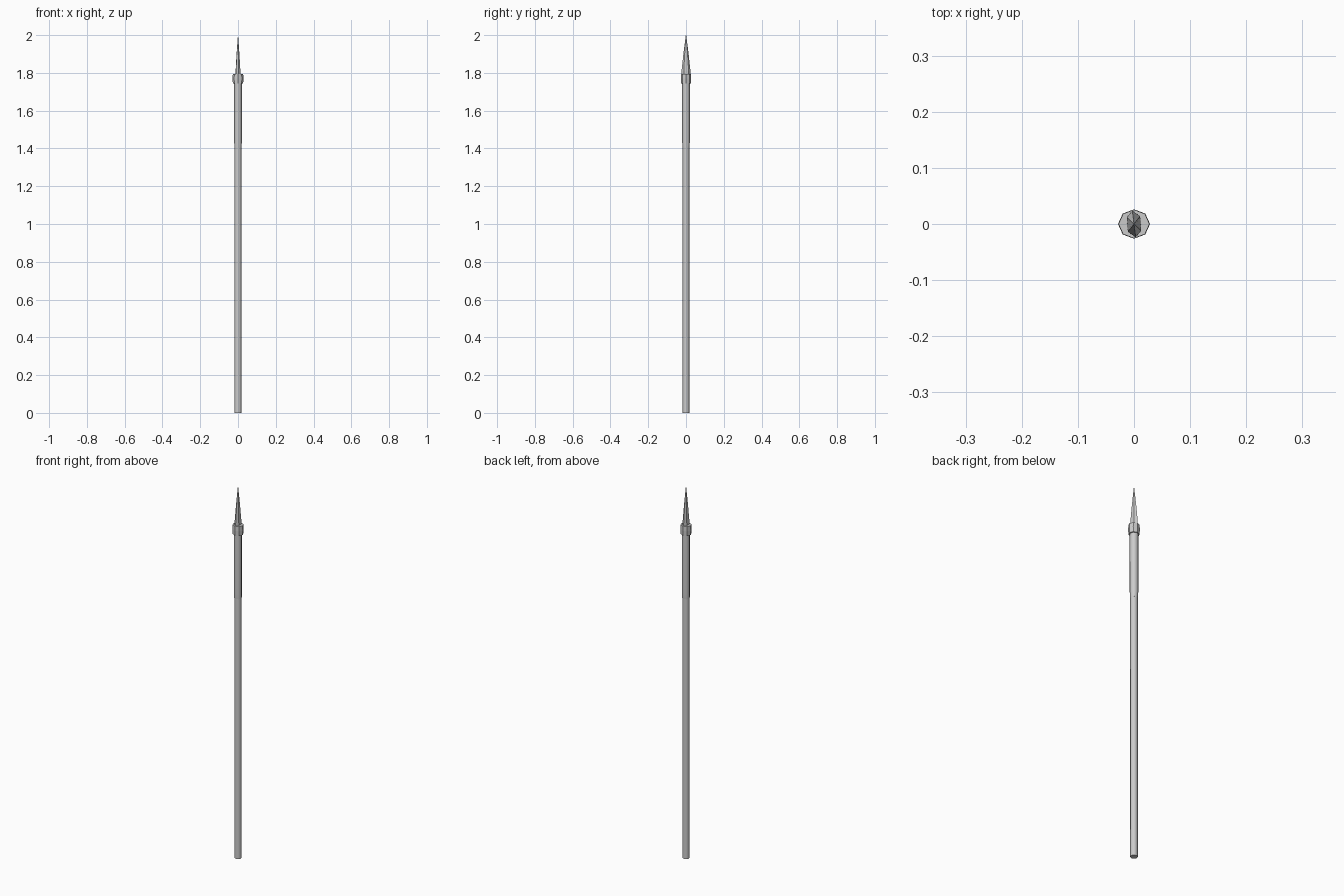
import bpy, bmesh
from math import cos, sin, tau

if "Cube" in bpy.data.objects:
    bpy.data.objects.remove(bpy.data.objects["Cube"])


def loft(name, rings, smooth=False):
    """Skin a stack of equal-sized rings, capping both ends."""
    bm = bmesh.new()
    loops = [[bm.verts.new(p) for p in ring] for ring in rings]
    for a, b in zip(loops, loops[1:]):
        n = len(a)
        for i in range(n):
            j = (i + 1) % n
            f = bm.faces.new((a[i], a[j], b[j], b[i]))
            f.smooth = smooth
    bm.faces.new(loops[0][::-1])
    bm.faces.new(loops[-1])
    bmesh.ops.remove_doubles(bm, verts=bm.verts, dist=1e-5)
    bmesh.ops.recalc_face_normals(bm, faces=bm.faces)
    mesh = bpy.data.meshes.new(name)
    bm.to_mesh(mesh)
    bm.free()
    ob = bpy.data.objects.new(name, mesh)
    bpy.context.collection.objects.link(ob)
    return ob


def ring(rx, ry, z, n=8):
    return [(rx * cos(tau * i / n), ry * sin(tau * i / n), z) for i in range(n)]


# Long octagonal shaft
loft("shaft", [ring(0.0185, 0.0175, 0), ring(0.0185, 0.0175, 1.4)], True)

# Slightly thicker upper shaft
loft("upper_shaft", [ring(0.019, 0.018, 1.4), ring(0.02, 0.02, 1.43),
                     ring(0.02, 0.02, 1.75)], True)

# Collar holding the blade
loft("collar", [ring(0.0275, 0.0255, 1.745), ring(0.0285, 0.0262, 1.77),
                ring(0.0275, 0.0255, 1.795)])

# Flattened blade, tapering to a point
section = [(0.013, -0.012), (0.011, 0.014), (-0.003, 0.024),
           (-0.013, 0.012), (-0.011, -0.014), (0.003, -0.024)]
levels = [(1.78, 1.0), (1.81, 0.98), (1.9, 0.58), (2.0, 0.04)]
loft("blade", [[(x * s, y * s, z) for x, y in section] for z, s in levels])
